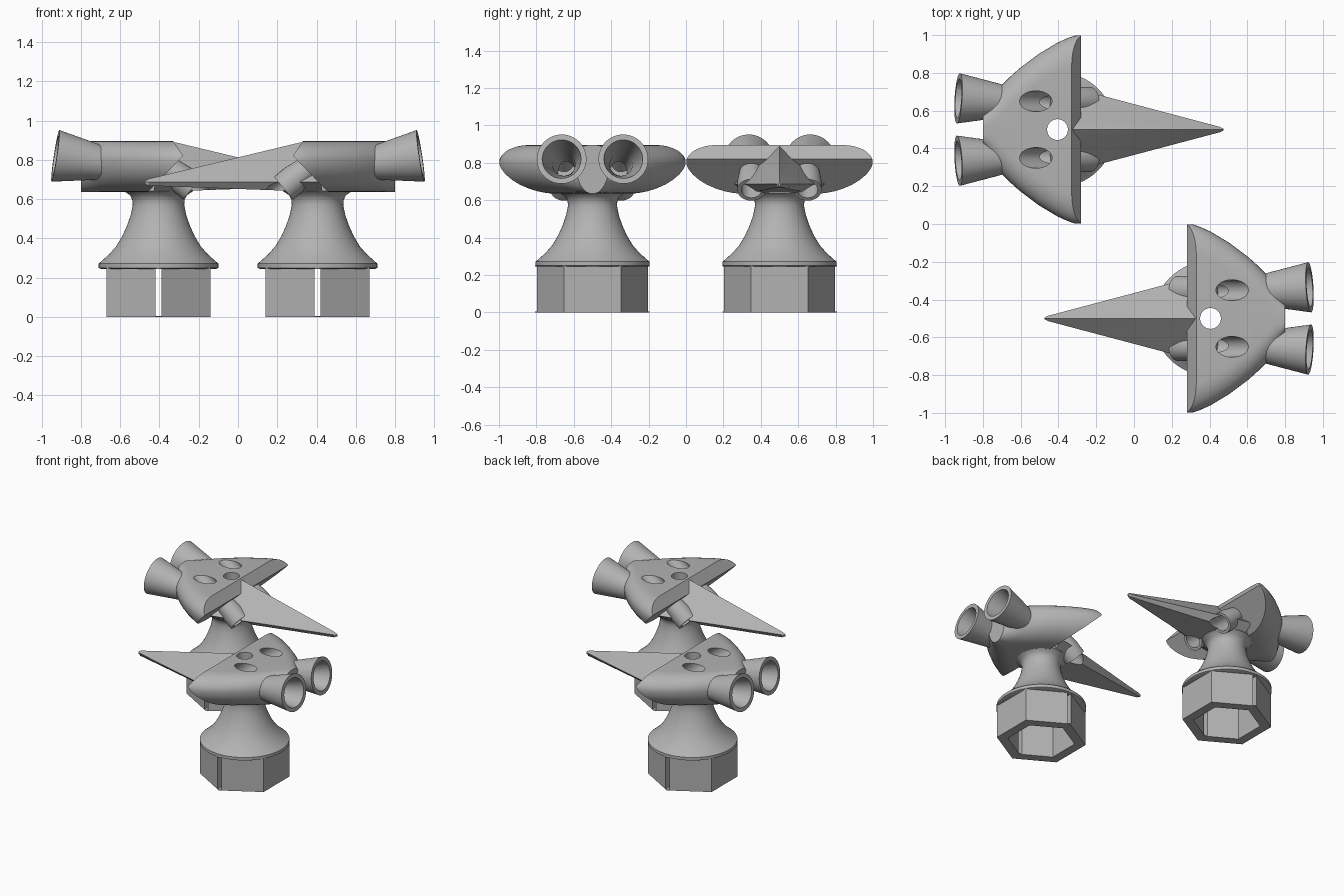
import bpy, bmesh, math
from mathutils import Vector, Matrix

if "Cube" in bpy.data.objects:
    bpy.data.objects.remove(bpy.data.objects["Cube"])

CENTER = Vector((-0.405, 0.5, 0))
grey = bpy.data.materials.new("plain_grey")
grey.use_nodes = True
grey.diffuse_color = (0.45, 0.45, 0.45, 1)
grey.node_tree.nodes["Principled BSDF"].inputs["Base Color"].default_value = grey.diffuse_color


def make_object(name, bm):
    bmesh.ops.recalc_face_normals(bm, faces=bm.faces[:])
    mesh = bpy.data.meshes.new(name)
    bm.to_mesh(mesh)
    bm.free()
    mesh.materials.append(grey)
    obj = bpy.data.objects.new(name, mesh)
    bpy.context.collection.objects.link(obj)
    obj.location = CENTER
    return obj


def loft(rings):
    """Skin closed rings of points and cap both ends."""
    bm = bmesh.new()
    rows = [[bm.verts.new(p) for p in ring] for ring in rings]
    n = len(rows[0])
    for a, b in zip(rows, rows[1:]):
        for i in range(n):
            bm.faces.new((a[i], a[(i + 1) % n], b[(i + 1) % n], b[i]))
    bm.faces.new(rows[0][::-1])
    bm.faces.new(rows[-1])
    return bm


def turned(name, profile, sides=64, matrix=Matrix(), spin=0.0):
    """Solid of revolution from (radius, height) pairs."""
    rings = [[matrix @ Vector((r * math.cos(spin + math.tau * i / sides),
                               r * math.sin(spin + math.tau * i / sides), z))
              for i in range(sides)] for r, z in profile]
    return make_object(name, loft(rings))


def aim(point, direction):
    return Matrix.Translation(point) @ Vector(direction).to_track_quat('Z', 'Y').to_matrix().to_4x4()


def combine(target, others, operation):
    bpy.context.view_layer.objects.active = target
    for other in others:
        mod = target.modifiers.new("join", 'BOOLEAN')
        mod.operation, mod.solver, mod.object = operation, 'EXACT', other
        bpy.ops.object.modifier_apply(modifier=mod.name)
        mesh = other.data
        bpy.data.objects.remove(other)
        bpy.data.meshes.remove(mesh)


def smooth(obj):
    bpy.ops.object.select_all(action='DESELECT')
    obj.select_set(True)
    bpy.context.view_layer.objects.active = obj
    bpy.ops.object.shade_smooth_by_angle(angle=math.radians(32))


# Swept head: rounded cross-section that narrows toward the back
def head_section(x, half):
    top_in, low_in = min(0.15, half * 0.8), min(0.23, half * 0.95)
    side = []
    for i in range(17):
        a = math.pi / 2 - math.pi * i / 16
        inset, rise = (top_in, 0.095) if a >= 0 else (low_in, 0.165)
        side.append((half - inset * (1 - math.cos(a)), 0.80 + rise * math.sin(a)))
    return [(x, y, z) for y, z in side] + [(x, -y, z) for y, z in reversed(side)]


outline = [(-0.395, 0.09), (-0.35, 0.165), (-0.3, 0.23), (-0.25, 0.28), (-0.2, 0.325), (-0.1, 0.40),
           (0, 0.46), (0.05, 0.483), (0.09, 0.497), (0.125, 0.5)]
bm = loft([head_section(x, half) for x, half in outline])
# Front edge: long undercut below, small slope above
for normal in ((0.17, 0, -0.165), (0.075, 0, 0.05)):
    cut = bmesh.ops.bisect_plane(bm, geom=bm.verts[:] + bm.edges[:] + bm.faces[:],
                                 plane_co=(0.125, 0, 0.82), plane_no=normal, clear_outer=True)
    rim = [e for e in bm.edges if e.is_boundary]
    bmesh.ops.holes_fill(bm, edges=rim, sides=0)
head = make_object("bird_head", bm)


# Long pointed beak with a roof ridge
def beak_section(x, half, ridge, side, low):
    return [(x, 0, ridge), (x, half, side), (x, half * 0.72, low),
            (x, -half * 0.72, low), (x, -half, side)]


beak = make_object("beak", loft([
    beak_section(-0.02, 0.245, 0.888, 0.687, 0.642),
    beak_section(0.09, 0.218, 0.888, 0.687, 0.64),
    beak_section(0.86, 0.014, 0.703, 0.688, 0.668),
    beak_section(0.878, 0.005, 0.694, 0.687, 0.676)]))

# Flared neck and collar
neck = turned("neck", [(0.295, 0.245), (0.305, 0.25), (0.305, 0.272), (0.292, 0.282), (0.25, 0.32),
                       (0.215, 0.36), (0.185, 0.41), (0.16, 0.465), (0.141, 0.52), (0.131, 0.57),
                       (0.133, 0.595), (0.145, 0.62), (0.175, 0.64), (0.175, 0.72)])
parts, cutters = [beak, neck], []
for s in (1, -1):
    # Flared rear tubes
    back = aim((-0.525, s * 0.165, 0.82), (-0.985, s * 0.06, 0.15))
    parts.append(turned("rear_tube", [(0.07, -0.32), (0.09, -0.22), (0.133, 0)], 48, back))
    cutters.append(turned("tube_bore", [(0.05, -0.5), (0.06, -0.2), (0.104, 0), (0.108, 0.02)], 48, back))
    # Slanted channel from the eye to below the beak
    slant = aim((-0.115, s * 0.15, 0.895), (0.77, 0, -0.64))
    parts.append(turned("lower_sleeve", [(0.06, 0.2), (0.075, 0.3), (0.075, 0.375)], 32, slant))
    cutters.append(turned("eye_channel", [(0.055, -0.2), (0.055, 0.55)], 32, slant))

# Centre bore widening into the neck cavity
cutters.append(turned("centre_bore", [(0.22, 0.2), (0.2, 0.29), (0.15, 0.36), (0.11, 0.43),
                                      (0.08, 0.5), (0.055, 0.57), (0.055, 1)]))
combine(head, parts, 'UNION')
combine(head, cutters, 'DIFFERENCE')

# Hollow hexagonal socket, slotted at its front and back corners
socket = turned("hex_socket", [(0.306, 0), (0.306, 0.25)], 6, spin=math.pi / 2)
hollow = turned("hollow", [(0.23, -0.1), (0.23, 0.4)], 6, spin=math.pi / 2)
bm = bmesh.new()
bmesh.ops.create_cube(bm, size=1, matrix=Matrix.Translation((0, 0, 0.125)) @ Matrix.Diagonal((0.03, 0.8, 0.24, 1)))
combine(socket, [hollow, make_object("slot", bm)], 'DIFFERENCE')

# Second figure is the first turned half way round
for obj in (head, socket):
    smooth(obj)
    twin = obj.copy()
    twin.name = obj.name + "_opposite"
    twin.location = (-CENTER.x, -CENTER.y, 0)
    twin.rotation_euler = (0, 0, math.pi)
    bpy.context.collection.objects.link(twin)
